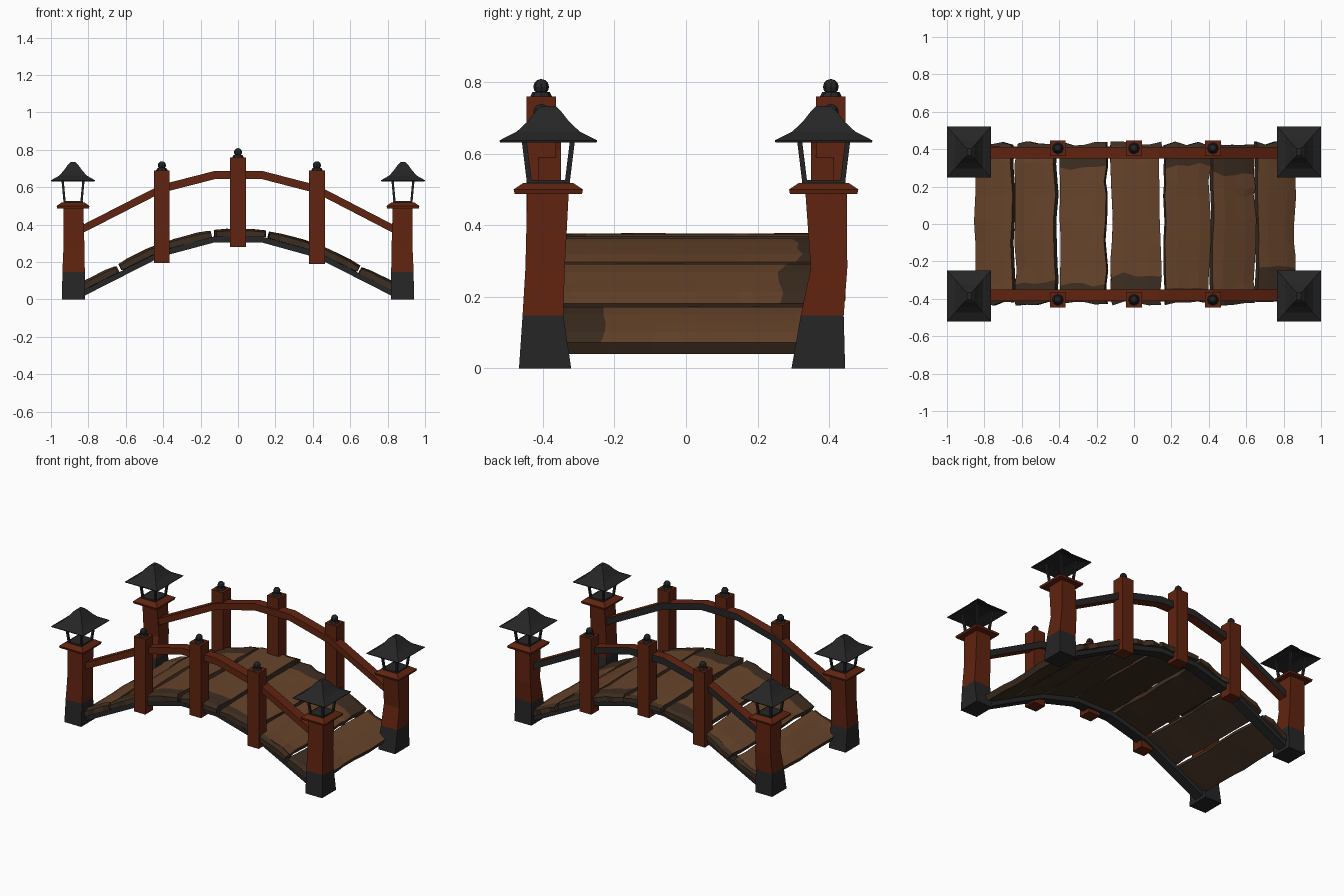
import bpy, bmesh, math, random
from mathutils import Vector, Matrix

if "Cube" in bpy.data.objects:
    bpy.data.objects.remove(bpy.data.objects["Cube"])

random.seed(4)


def material(name, rgb):
    m = bpy.data.materials.new(name)
    m.diffuse_color = (*rgb, 1)
    m.use_nodes = True
    m.node_tree.nodes["Principled BSDF"].inputs["Base Color"].default_value = m.diffuse_color
    return m


RED = material("red_paint", (0.118, 0.017, 0.005))
IRON = material("dark_iron", (0.019, 0.019, 0.019))
WOOD = material("plank_brown", (0.135, 0.058, 0.024))
DARK = material("weathered_brown", (0.048, 0.027, 0.015))


def finish(name, bm, mats, rule=None):
    bmesh.ops.recalc_face_normals(bm, faces=bm.faces)
    bm.normal_update()
    if rule:
        for f in bm.faces:
            f.material_index = rule(f)
    me = bpy.data.meshes.new(name)
    bm.to_mesh(me)
    bm.free()
    for m in mats:
        me.materials.append(m)
    ob = bpy.data.objects.new(name, me)
    bpy.context.collection.objects.link(ob)
    return ob


def loft(bm, sections):
    """Closed solid through rectangles (z, centre x, centre y, half x, half y)."""
    rings = [[bm.verts.new((cx + sx * hx, cy + sy * hy, z))
              for sx, sy in ((-1, -1), (1, -1), (1, 1), (-1, 1))]
             for z, cx, cy, hx, hy in sections]
    for a, b in zip(rings, rings[1:]):
        for i in range(4):
            j = (i + 1) % 4
            bm.faces.new((a[i], a[j], b[j], b[i]))
    bm.faces.new(rings[0][::-1])
    bm.faces.new(rings[-1])


def beam(name, path, y0, y1, h, mats, rule=None):
    """Rectangular beam following an x-z path."""
    bm = bmesh.new()
    rings = [[bm.verts.new((x, y, z + s)) for y, s in ((y0, -h), (y1, -h), (y1, h), (y0, h))]
             for x, z in path]
    for a, b in zip(rings, rings[1:]):
        for i in range(4):
            j = (i + 1) % 4
            bm.faces.new((a[i], a[j], b[j], b[i]))
    bm.faces.new(rings[0])
    bm.faces.new(rings[-1])
    return finish(name, bm, mats, rule)


STRINGER = [(-0.86, 0.016), (-0.41, 0.245), (-0.13, 0.32), (0.13, 0.32), (0.42, 0.24), (0.86, 0.016)]
RAIL = [(-0.86, 0.362), (-0.41, 0.592), (-0.125, 0.665), (0.13, 0.665), (0.42, 0.59), (0.86, 0.362)]

# Side beams and handrails; the back rail has a dark outer face
for side, tag in ((-1, "front"), (1, "back")):
    beam(tag + "_stringer", STRINGER, side * 0.35, side * 0.415, 0.016, [IRON])
    beam(tag + "_handrail", RAIL, side * 0.35, side * 0.413, 0.022, [RED, IRON],
         lambda f: int(f.normal.y > 0.9))

# Middle posts with iron finials
for side, tag in ((-1, "front"), (1, "back")):
    for i, (x, z0, z1) in enumerate(((-0.407, 0.195, 0.69), (0, 0.28, 0.76), (0.422, 0.19, 0.69))):
        y = side * 0.405
        bm = bmesh.new()
        loft(bm, [(z0, x, y, 0.042, 0.041), (z1, x, y, 0.042, 0.041)])
        finish(f"{tag}_post_{i}", bm, [RED])
        bm = bmesh.new()
        bmesh.ops.create_cone(bm, cap_ends=True, segments=8, radius1=0.031, radius2=0.024, depth=0.013,
                              matrix=Matrix.Translation((x, y, z1 + 0.006)))
        bmesh.ops.create_uvsphere(bm, u_segments=8, v_segments=6, radius=0.022,
                                  matrix=Matrix.Translation((x, y, z1 + 0.027)))
        finish(f"{tag}_finial_{i}", bm, [IRON])

# Corner posts with lanterns
for sx in (-1, 1):
    for sy in (-1, 1):
        tag = ("left" if sx < 0 else "right") + ("_front" if sy < 0 else "_back")
        X, Y = sx * 0.882, sy * 0.385
        # slightly crooked post shaft, iron foot below 0.15
        if sy < 0:
            ys = ((-0.394, 0.073), (-0.400, 0.057), (-0.394, 0.055), (-0.386, 0.058))
        else:
            ys = ((0.370, 0.075), (0.381, 0.060), (0.400, 0.051), (0.392, 0.058))
        xs = ((0.88, 0.061), (0.879, 0.060), (0.877, 0.056), (0.88, 0.053))
        bm = bmesh.new()
        loft(bm, [(z, sx * cx, cy, hx, hy)
                  for z, (cx, hx), (cy, hy) in zip((0, 0.148, 0.28, 0.49), xs, ys)])
        finish(tag + "_corner_post", bm, [RED, IRON], lambda f: int(f.calc_center_median().z < 0.1))
        # post cap
        bm = bmesh.new()
        loft(bm, [(0.487, X, Y, 0.085, 0.094), (0.5, X, Y, 0.088, 0.097), (0.518, X, Y, 0.062, 0.070)])
        finish(tag + "_post_cap", bm, [RED])
        # lantern frame: floor plate, four splayed legs, top ring
        bm = bmesh.new()
        loft(bm, [(0.516, X, Y, 0.052, 0.060), (0.527, X, Y, 0.052, 0.060)])
        for lx in (-1, 1):
            for ly in (-1, 1):
                loft(bm, [(0.52, X + lx * 0.045, Y + ly * 0.053, 0.006, 0.007),
                          (0.65, X + lx * 0.057, Y + ly * 0.069, 0.006, 0.007)])
        finish(tag + "_lantern_frame", bm, [IRON])
        # flared roof, hollow underneath
        bm = bmesh.new()
        loft(bm, [(0.655, X, Y, 0.055, 0.065), (0.632, X, Y, 0.116, 0.135), (0.637, X, Y, 0.118, 0.137),
                  (0.662, X, Y, 0.074, 0.088), (0.69, X, Y, 0.049, 0.058),
                  (0.722, X, Y, 0.026, 0.033), (0.734, X, Y, 0.012, 0.020)])
        finish(tag + "_lantern_roof", bm, [IRON])


def deck_z(x):
    for (x0, z0), (x1, z1) in zip(STRINGER, STRINGER[1:]):
        if x <= x1:
            return z0 + (z1 - z0) * (x - x0) / (x1 - x0) + 0.016


# Planks: (x start, x end, front weathered depth, back weathered depth)
PLANKS = [(-0.835, -0.64, 0.03, 0.02), (-0.615, -0.41, 0.11, 0.03), (-0.385, -0.145, 0.10, 0.13),
          (-0.12, 0.14, 0.15, 0.03), (0.16, 0.395, 0.08, 0.12), (0.41, 0.63, 0.03, 0.16),
          (0.65, 0.845, 0.19, 0.04)]
THICK = 0.042
for i, (x0, x1, wf, wb) in enumerate(PLANKS):
    a, b = Vector((x0, 0, deck_z(x0))), Vector((x1, 0, deck_z(x1)))
    up = Vector((a.z - b.z, 0, b.x - a.x)).normalized()
    ends = [(-0.425 + random.uniform(-.012, .012), 0.43 + random.uniform(-.012, .012)) for _ in range(5)]
    rows = [0, 0.03, wf, wf + 0.08, 0.33, 0.45, 0.58, 0.78 - wb, 0.855 - wb, 0.825, 0.855]
    rows = sorted(rows)
    wob = [(random.uniform(-.009, .007), random.uniform(-.007, .009)) for _ in rows]
    bm = bmesh.new()
    top, bot = [], []
    for r, v in enumerate(rows):
        t, q = [], []
        for c in range(5):
            e0, e1 = ends[c]
            y = e0 + (e1 - e0) * v / 0.855
            if 0 < r < len(rows) - 1:
                y += random.uniform(-.008, .008)
            p = a.lerp(b, c / 4)
            p.x += wob[r][0] * (1 - c / 4) + wob[r][1] * c / 4
            p.y = y
            drop = 0.01 if r in (0, len(rows) - 1) else 0
            drop += 0.006 if c in (0, 4) else random.uniform(-.001, .001)
            t.append(bm.verts.new(p + up * (THICK - drop)))
            q.append(bm.verts.new(p))
        top.append(t)
        bot.append(q)
    tops = set()
    n = len(rows) - 1
    for r in range(n):
        for c in range(4):
            tops.add(bm.faces.new((top[r][c], top[r][c + 1], top[r + 1][c + 1], top[r + 1][c])))
            bm.faces.new((bot[r][c], bot[r + 1][c], bot[r + 1][c + 1], bot[r][c + 1]))
        for c in (0, 4):
            bm.faces.new((top[r][c], top[r + 1][c], bot[r + 1][c], bot[r][c]))
    for r in (0, n):
        for c in range(4):
            bm.faces.new((top[r][c], top[r][c + 1], bot[r][c + 1], bot[r][c]))

    # weathered dark ends, edges and underside
    def rule(f):
        y = f.calc_center_median().y
        return int(f not in tops or y < -0.425 + wf or y > 0.43 - wb)

    finish(f"plank_{i}", bm, [WOOD, DARK], rule)
